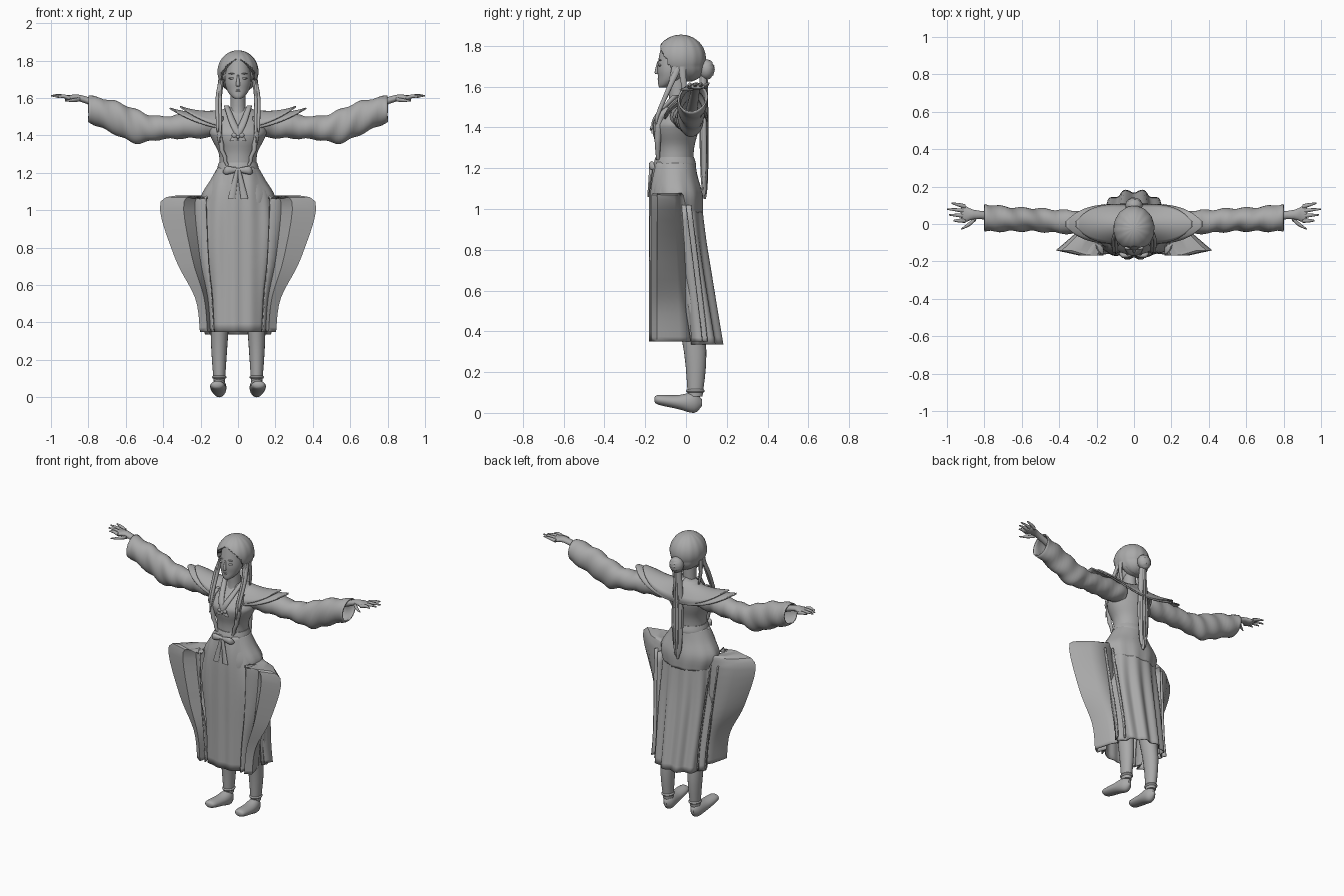
import bpy
import bmesh
import math
from math import sin, cos, pi
from mathutils import Vector

old = bpy.data.objects.get("Cube")
if old:
    bpy.data.objects.remove(old, do_unlink=True)

grey = bpy.data.materials.new("plain grey")
grey.use_nodes = True
tone = (0.4, 0.4, 0.4, 1)
grey.diffuse_color = tone
grey.node_tree.nodes["Principled BSDF"].inputs["Base Color"].default_value = tone


def finish(name, verts, faces, mirror=False, thick=0.0, angle=45):
    mesh = bpy.data.meshes.new(name)
    mesh.from_pydata(verts, [], faces)
    bm = bmesh.new()
    bm.from_mesh(mesh)
    bmesh.ops.recalc_face_normals(bm, faces=bm.faces)
    bm.to_mesh(mesh)
    bm.free()
    mesh.materials.append(grey)
    ob = bpy.data.objects.new(name, mesh)
    bpy.context.collection.objects.link(ob)
    if thick:
        mod = ob.modifiers.new("Thickness", "SOLIDIFY")
        mod.thickness = thick
        mod.offset = 0
    if mirror:
        ob.modifiers.new("Mirror", "MIRROR")
    bpy.ops.object.select_all(action="DESELECT")
    ob.select_set(True)
    bpy.context.view_layer.objects.active = ob
    bpy.ops.object.shade_smooth_by_angle(angle=math.radians(angle))


def smooth_keys(keys, steps):
    """Smooth interpolation between equally long number rows."""
    keys = [Vector(key) for key in keys]
    rows = []
    last = len(keys) - 1
    for i in range(last):
        here, after = keys[i], keys[i + 1]
        leave = (after - keys[max(i - 1, 0)]) / 2
        arrive = (keys[min(i + 2, last)] - here) / 2
        for step in range(steps):
            t = step / steps
            s = 1 - t
            blend = t * t * (3 - 2 * t)
            rows.append(here.lerp(after, blend) + leave * (t * s * s) - arrive * (t * t * s))
    return rows + [keys[last]]


def ring(x=0, y=0, z=0, wide=0, deep=0, tall=0):
    """Ellipse lying across the one axis that has no radius."""
    return x, y, z, wide, deep, tall


def loft(name, rings, sides=24, steps=4, arc=None, cap=True, warp=None, **style):
    verts, faces = [], []
    rows = smooth_keys(rings, steps)
    start, end = arc or (0, 2 * pi)
    spans = sides - 1 if arc else sides
    for x, y, z, wide, deep, tall in rows:
        for i in range(sides):
            a = start + (end - start) * i / spans
            p = Vector((x + wide * cos(a), y + deep * (sin(a) if wide else cos(a)), z + tall * sin(a)))
            verts.append(p + warp(p, a) if warp else p)
    for r in range(0, len(verts) - sides, sides):
        for i in range(spans):
            j = (i + 1) % sides
            faces.append((r + i, r + j, r + sides + j, r + sides + i))
    if cap:
        faces += [tuple(range(sides)), tuple(range(len(verts) - sides, len(verts)))]
    finish(name, verts, faces, **style)


def ball(name, centre, radii, rows=16, **style):
    x, y, z = centre
    wide, deep, tall = radii
    turns = [pi * (i + .1) / (rows + .2) for i in range(rows + 1)]
    loft(name, [ring(x, y, z + tall * cos(t), wide * sin(t), deep * sin(t)) for t in turns],
         steps=1, **style)


def sheet(name, rows, steps=5, **style):
    """Cloth through rows of points, smooth from row to row."""
    count = len(rows[0])
    flat = smooth_keys([[c for p in row for c in p] for row in rows], steps)
    verts = [Vector(row[3 * i:3 * i + 3]) for row in flat for i in range(count)]
    faces = [(r + i, r + i + 1, r + count + i + 1, r + count + i)
             for r in range(0, len(verts) - count, count) for i in range(count - 1)]
    finish(name, verts, faces, **style)


# Head, face and neck
loft("head", [ring(y=-.115, z=1.595, wide=.015, deep=.015), ring(y=-.1, z=1.61, wide=.036, deep=.036),
              ring(y=-.075, z=1.645, wide=.06, deep=.062), ring(y=-.065, z=1.7, wide=.07, deep=.075),
              ring(y=-.05, z=1.81, wide=.06, deep=.07)], sides=32)
loft("nose", [ring(y=-.137, z=1.662, wide=.006, deep=.006), ring(y=-.142, z=1.67, wide=.011, deep=.012),
              ring(y=-.13, z=1.725, wide=.005, deep=.01)], sides=12)
for name, height in (("upper_lip", 1.642), ("lower_lip", 1.634)):
    ball(name, (0, -.133, height), (.015, .006, .004), rows=8)
for name, height, tall in (("eyelids", 1.705, .006), ("eyebrows", 1.73, .003)):
    ball(name, (.032, -.128, height), (.018, .008, tall), rows=8, mirror=True)
loft("neck", [ring(y=-.05, z=1.47, wide=.06, deep=.05), ring(y=-.04, z=1.53, wide=.042, deep=.042),
              ring(y=-.045, z=1.65, wide=.04, deep=.045)])


# Hair shell with a parted opening around the face
def hairline(p, a):
    x = abs(p.x)
    edge = 1.81 - 6 * x * x - x / 3
    shift = Vector((cos(a), sin(a), 0)) * .001 * sin(a * 14)
    if p.y < -.04 and x < .085 and p.z < edge:
        shift.y += .045 * min(1, (edge - p.z) / .012)
    shift.y += .4 * max(0, 1.7 - p.z)
    return shift


ball("hair", (0, -.025, 1.74), (.109, .122, .115), rows=44, sides=64, warp=hairline)
ball("hair_bun", (0, .1, 1.685), (.046, .04, .05),
     warp=lambda p, a: Vector((0, .003 * sin(p.z * 300 + p.x * 90), 0)))
loft("ponytail", [ring(y=.09, z=1.05, wide=.006, deep=.005), ring(y=.09, z=1.13, wide=.03, deep=.014),
                  ring(y=.088, z=1.35, wide=.042, deep=.02), ring(y=.085, z=1.67, wide=.022, deep=.018)],
     warp=lambda p, a: Vector((0, .003 * cos(p.x * 350), 0)))
for name, off in (("front_locks", 0), ("second_locks", .014)):
    loft(name, [ring(.098 + off, -.16 + off, 1.36 + 4 * off, wide=.003, deep=.003),
                ring(.095 + off, -.14, 1.46, wide=.009, deep=.01),
                ring(.096 + off, -.08, 1.6, wide=.01, deep=.014),
                ring(.088, -.05 + off, 1.7, wide=.014, deep=.02)], sides=10, mirror=True)
loft("side_locks", [ring(.085, 0, 1.5, wide=.003, deep=.003), ring(.1, -.01, 1.6, wide=.009, deep=.013),
                    ring(.095, -.02, 1.7, wide=.012, deep=.02)], sides=10, mirror=True)

# Bodice with crossed lapels and vertical trims
loft("bodice", [ring(y=-.055, z=1.2, wide=.1, deep=.09), ring(y=-.053, z=1.3, wide=.102, deep=.093),
                ring(y=-.052, z=1.38, wide=.14, deep=.112), ring(y=-.045, z=1.43, wide=.152, deep=.11),
                ring(y=-.015, z=1.52, wide=.11, deep=.066), ring(y=-.02, z=1.55, wide=.055, deep=.05)],
     sides=40)
for name, side in (("left_lapel", 1), ("right_lapel", -1)):
    loft(name, [ring(-side * .025, -.163, 1.37, wide=.02, deep=.006),
                ring(side * .02, -.15, 1.45, wide=.02, deep=.01),
                ring(side * .062, -.045, 1.56, wide=.014, deep=.02)], sides=12)
loft("bodice_trims", [ring(.06, -.137, 1.24, wide=.009, deep=.009), ring(.09, -.138, 1.35, wide=.014, deep=.016),
                      ring(.1, -.125, 1.45, wide=.014, deep=.02), ring(.09, -.08, 1.5, wide=.012, deep=.02)],
     sides=12, mirror=True, warp=lambda p, a: Vector((.004 * sin(p.z * 130), 0, 0)))
ball("chest_clasp", (0, -.17, 1.392), (.01, .008, .008), rows=8)
ball("clasp_loops", (.02, -.167, 1.4), (.014, .008, .012), rows=8, mirror=True)


# Shoulder cape in two layers
def cape_point(along, across, reach, lift):
    half = .09 * (1 - along ** 4) + .015
    ridge = 1.55 - .12 * along + .115 * along ** 2
    return reach * along, half * across, lift + ridge - .12 * (1 - along) * across ** 2


for name, reach, lift in (("shoulder_cape", .365, 0), ("cape_upper_layer", .31, .009)):
    sheet(name, [[cape_point(i / 8, j / 6 - 1, reach, lift) for j in range(13)] for i in range(9)],
          steps=2, mirror=True, thick=.008, angle=60)


# Wide sleeves
def sleeve_folds(p, a):
    return Vector((0, cos(a), sin(a))) * .005 * sin(p.x * 55 + 2 * a)


loft("sleeves", [ring(.1, -.01, 1.45, deep=.065, tall=.055), ring(.2, 0, 1.455, deep=.062, tall=.064),
                 ring(.42, .015, 1.44, deep=.058, tall=.058), ring(.54, .023, 1.447, deep=.058, tall=.085),
                 ring(.65, .025, 1.492, deep=.06, tall=.085), ring(.8, .033, 1.543, deep=.07, tall=.066)],
     sides=32, steps=7, cap=False, warp=sleeve_folds, mirror=True, thick=.008, angle=60)

# Arms, hands and fingers
loft("arms_and_palms", [ring(.5, .025, 1.47, deep=.03, tall=.03), ring(.82, .048, 1.592, deep=.022, tall=.019),
                        ring(.9, .053, 1.6, deep=.042, tall=.015), ring(.925, .055, 1.602, deep=.036, tall=.011)],
     sides=16, mirror=True)
for name, order, tip in (("little_fingers", 3, .975), ("ring_fingers", 2, 1),
                         ("middle_fingers", 1, .99), ("index_fingers", 0, .965)):
    y = .018 + .025 * order
    loft(name, [ring(.9, y, 1.6, deep=.012, tall=.011), ring(.935, y + .003 * order, 1.61, deep=.01, tall=.01),
                ring(tip, y + .006 * order, 1.605 + .004 * order, deep=.004, tall=.004)], sides=10, mirror=True)
loft("thumbs", [ring(.845, .03, 1.593, deep=.012, tall=.012), ring(.88, 0, 1.588, deep=.012, tall=.01),
                ring(.925, -.028, 1.585, deep=.003, tall=.003)], sides=10, mirror=True)

# Sash, bow and tails
loft("sash", [ring(y=-.055, z=1.2, wide=.108, deep=.1), ring(y=-.055, z=1.22, wide=.112, deep=.104),
              ring(y=-.055, z=1.255, wide=.102, deep=.094)], sides=40)
loft("bow_loops", [ring(0, -.165, 1.215, deep=.01, tall=.01), ring(.06, -.168, 1.213, deep=.014, tall=.022),
                   ring(.08, -.155, 1.205, deep=.003, tall=.006)], sides=12, mirror=True)
loft("bow_tails", [ring(.035, -.185, 1.06, wide=.02, deep=.005), ring(.005, -.17, 1.215, wide=.01, deep=.01)],
     sides=10, mirror=True)


# Skirt: hips, back panel and front panel
def folds(p, a):
    depth = .011 * max(0, min(1, 2.4 - 2 * p.z))
    return Vector((cos(a), sin(a), 0)) * depth * sin(a * 11)


waist = ring(y=-.055, z=1.23, wide=.105, deep=.096)
loft("skirt_hips", [ring(y=-.045, z=.98, wide=.175, deep=.125), ring(y=-.045, z=1.07, wide=.195, deep=.125),
                    ring(y=-.053, z=1.16, wide=.145, deep=.108), waist],
     sides=48, cap=False, thick=.006, warp=folds)
loft("skirt_back", [ring(y=.04, z=.335, wide=.165, deep=.135), ring(y=-.03, z=.8, wide=.185, deep=.13),
                    ring(y=-.05, z=1.12, wide=.17, deep=.117)],
     sides=60, steps=8, arc=(-.1, pi + .1), cap=False, thick=.006, warp=folds)
loft("skirt_front", [ring(y=-.13, z=.35, wide=.125, deep=.046), ring(y=-.125, z=.6, wide=.14, deep=.05),
                     ring(y=-.1, z=.9, wide=.19, deep=.076), ring(y=-.065, z=1.1, wide=.165, deep=.108), waist],
     sides=48, arc=(pi + .1, 2 * pi - .1), cap=False, thick=.006,
     warp=lambda p, a: Vector((0, .004 * sin(p.x * 70), 0)))

# Flared side folds: each level zigzags out to the tip and back to the hip
zigzag = ((0, -.16), (.25, -.11), (.5, -.165), (1, -.14), (.6, -.06), (.05, -.01))
levels = ((1.065, .16, .2), (1.045, .17, .41), (.75, .16, .335), (.53, .14, .225), (.35, .13, .2))
sheet("side_folds", [[(inner + (outer - inner) * out, y + (1.05 - z) * max(0, .07 + y / 2), z)
                      for out, y in zigzag] for z, inner, outer in levels],
      mirror=True, thick=.008, angle=35)
for name, grow, back in (("outer_pleats", .02, .03), ("inner_pleats", -.02, .055)):
    sheet(name, [[(x + grow + k / 4, y + back + k / 2, z) for k in (0, .05, .1)]
                 for z, x, y in ((1.02, .19, -.08), (.53, .155, -.02), (.35, .155, 0))],
          mirror=True, thick=.008)

# Trouser legs and shoes
loft("legs", [ring(.1, .045, .08, wide=.03, deep=.036), ring(.1, .045, .3, wide=.045, deep=.055),
              ring(.09, 0, .6, wide=.058, deep=.068), ring(.08, -.045, 1, wide=.075, deep=.085)],
     sides=20, mirror=True)
ball("trouser_cuffs", (.1, .046, .108), (.039, .046, .016), rows=8, mirror=True)
loft("shoes", [ring(.112, -.155, .066, wide=.012, tall=.01), ring(.11, -.135, .064, wide=.036, tall=.024),
               ring(.106, -.04, .053, wide=.042, tall=.034), ring(.1, .04, .05, wide=.036, tall=.05),
               ring(.1, .078, .05, wide=.01, tall=.016)], mirror=True)
